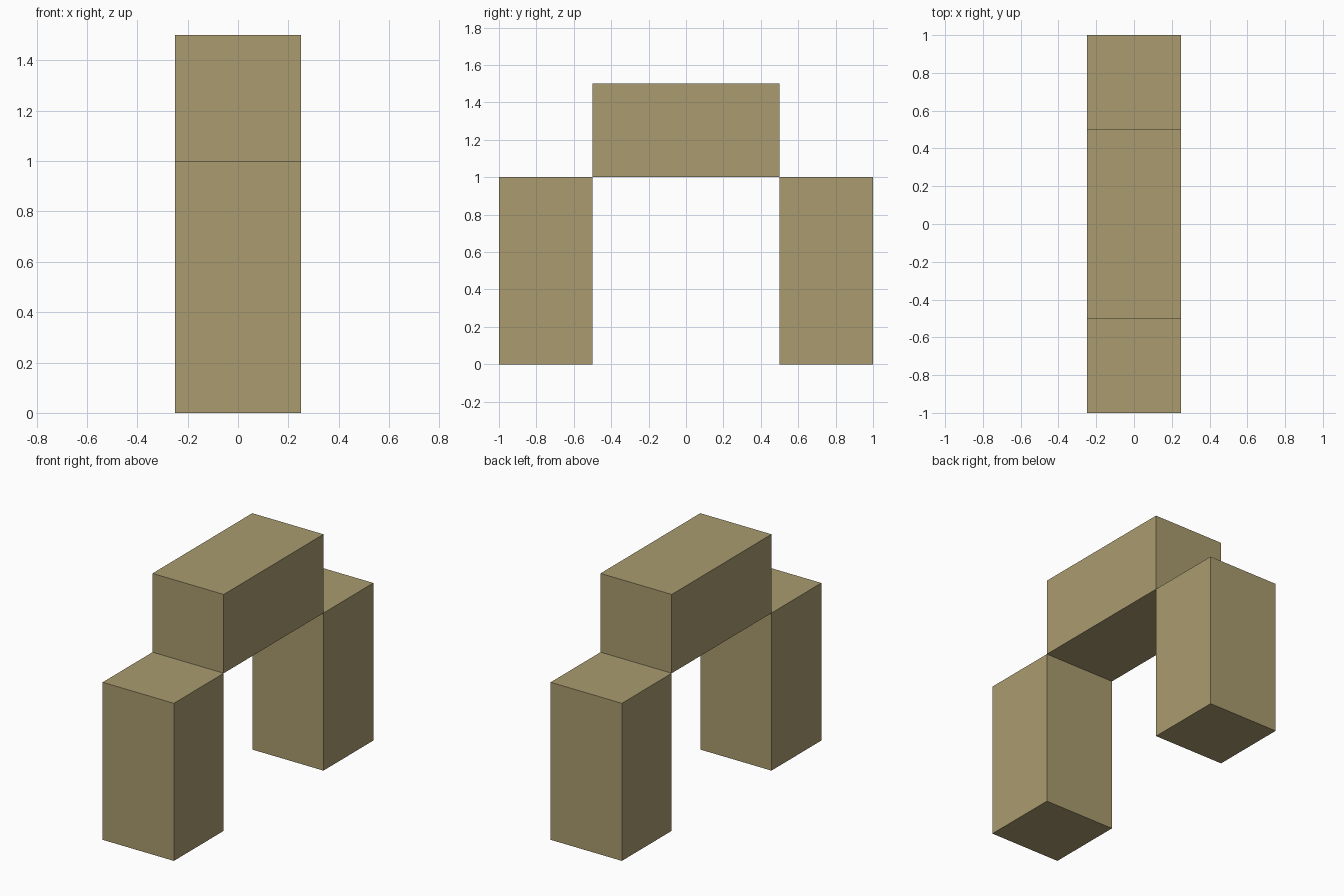
import bpy

if "Cube" in bpy.data.objects:
    bpy.data.objects.remove(bpy.data.objects["Cube"])

# Single sandy stone colour
stone = bpy.data.materials.new("sandy_stone")
stone.diffuse_color = (0.40, 0.33, 0.162, 1.0)
stone.use_nodes = True
stone.node_tree.nodes["Principled BSDF"].inputs["Base Color"].default_value = stone.diffuse_color


def block(name, size, centre):
    """Box with real dimensions baked into its mesh."""
    bpy.ops.mesh.primitive_cube_add(size=1, location=centre)
    obj = bpy.context.object
    obj.name = name
    obj.scale = size
    bpy.ops.object.transform_apply(location=False, rotation=False, scale=True)
    obj.data.materials.append(stone)
    return obj


# Two upright pillars, mirrored front to back
for name, side in (("front_pillar", -1), ("back_pillar", 1)):
    block(name, (0.5, 0.5, 1.0), (0, side * 0.75, 0.5))

# Raised lintel meeting the pillars along their inner top edges
block("lintel", (0.5, 1.0, 0.5), (0, 0, 1.25))
